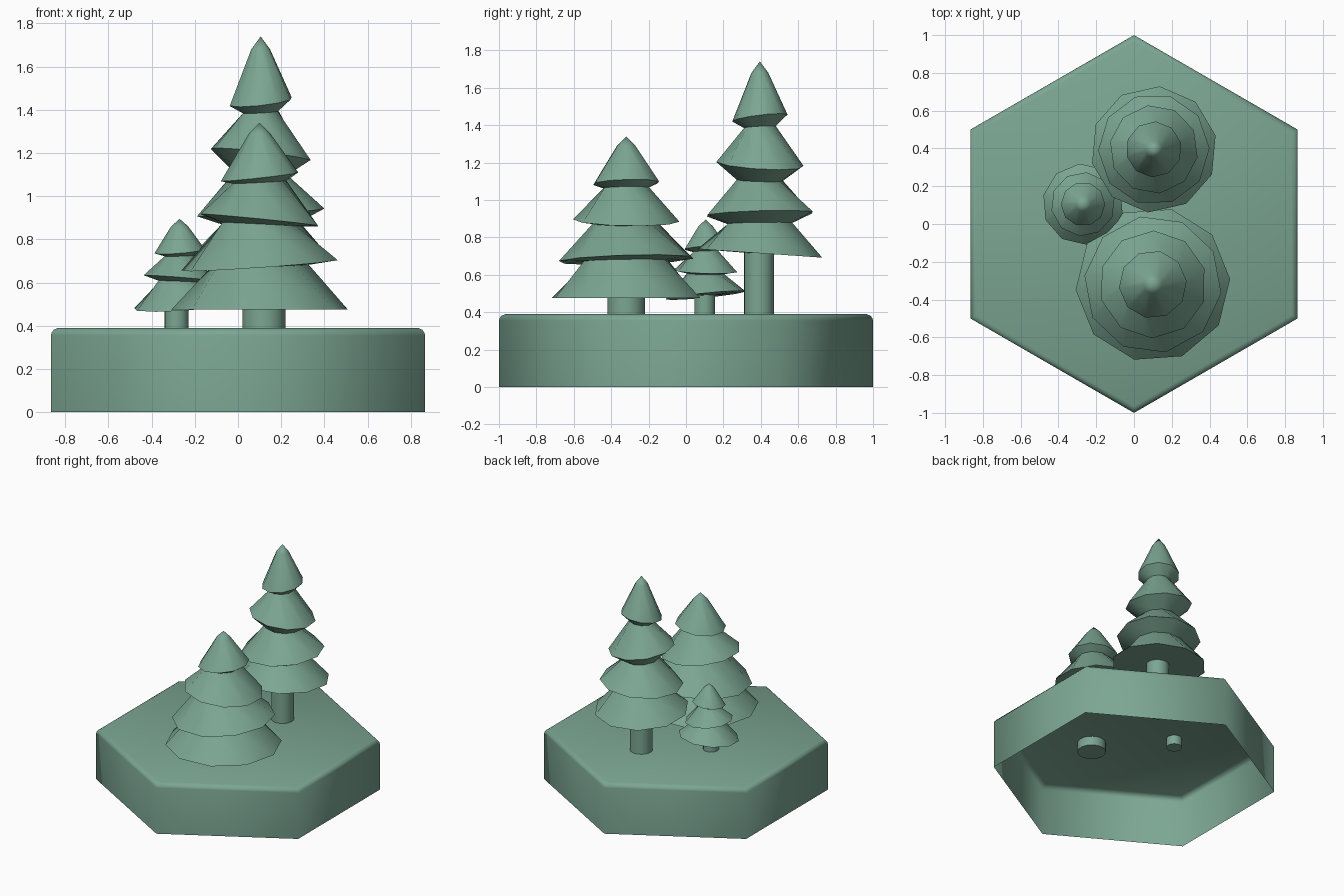
import bpy, bmesh, math

cube = bpy.data.objects.get("Cube")
if cube:
    bpy.data.objects.remove(cube)

green = bpy.data.materials.new("sage_green")
green.use_nodes = True
COLOR = (0.2, 0.38, 0.29, 1)
green.diffuse_color = COLOR
green.node_tree.nodes["Principled BSDF"].inputs["Base Color"].default_value = COLOR


def make_object(name, bm, sharp_angle):
    bmesh.ops.recalc_face_normals(bm, faces=bm.faces)
    mesh = bpy.data.meshes.new(name)
    bm.to_mesh(mesh)
    bm.free()
    mesh.materials.append(green)
    obj = bpy.data.objects.new(name, mesh)
    bpy.context.collection.objects.link(obj)
    bpy.ops.object.select_all(action='DESELECT')
    obj.select_set(True)
    bpy.context.view_layer.objects.active = obj
    bpy.ops.object.shade_smooth_by_angle(angle=math.radians(sharp_angle))
    return obj


def ring(bm, center, z, r, tilt=(0, 0), sides=10, turn=0.0):
    verts = []
    for i in range(sides):
        a = turn + math.tau * i / sides
        dx, dy = r * math.cos(a), r * math.sin(a)
        verts.append(bm.verts.new((center[0] + dx, center[1] + dy,
                                   z + dx * tilt[0] + dy * tilt[1])))
    return verts


def bridge(bm, a, b):
    n = len(a)
    for i in range(n):
        j = (i + 1) % n
        bm.faces.new((a[i], a[j], b[j], b[i]))


def foliage(name, center, apex, tip, tiers, turn):
    """tiers: (rim z, rim radius, tilt x, tilt y, neck z, neck radius)"""
    bm = bmesh.new()
    top = bm.verts.new((center[0], center[1], apex))
    prev = ring(bm, center, tip[0], tip[1], turn=turn)
    for i in range(len(prev)):
        bm.faces.new((top, prev[i], prev[(i + 1) % len(prev)]))
    for k, (z, r, tx, ty, neck_z, neck_r) in enumerate(tiers):
        rim = ring(bm, center, z, r, (tx, ty), turn=turn + 0.2 * k)
        neck = ring(bm, center, neck_z, neck_r, (tx / 2, ty / 2), turn=turn + 0.2 * k)
        bridge(bm, prev, rim)
        bridge(bm, rim, neck)
        prev = neck
    bm.faces.new(prev)
    make_object(name, bm, 50)


def trunk(name, center, r, top):
    bm = bmesh.new()
    low = ring(bm, center, 0.32, r, sides=20)
    high = ring(bm, center, top, r, sides=20)
    bridge(bm, low, high)
    bm.faces.new(low)
    bm.faces.new(high)
    make_object(name, bm, 40)


# Hexagonal base: open below, soft chamfer around the top
bm = bmesh.new()
levels = [(0, 1.0), (0.355, 1.0), (0.368, 0.997), (0.382, 0.985), (0.39, 0.965)]
rings = [ring(bm, (0, 0), z, r, sides=6, turn=math.pi / 2) for z, r in levels]
for a, b in zip(rings, rings[1:]):
    bridge(bm, a, b)
bm.faces.new(rings[-1])
make_object("hexagon_base", bm, 75)

# Front tree
foliage("front_tree_foliage", (0.1, -0.32), 1.34, (1.29, 0.05), [
    (1.09, 0.18, 0.11, 0.03, 1.065, 0.125),
    (0.89, 0.285, -0.1, -0.02, 0.87, 0.18),
    (0.68, 0.365, 0.07, 0.03, 0.675, 0.23),
    (0.475, 0.41, 0, 0, 0.475, 0.1)], 0.1)
trunk("front_tree_trunk", (0.12, -0.32), 0.1, 0.5)

# Tall back tree
foliage("back_tree_foliage", (0.105, 0.395), 1.74, (1.68, 0.045), [
    (1.438, 0.148, 0.11, 0.12, 1.39, 0.085),
    (1.193, 0.235, -0.12, -0.06, 1.105, 0.125),
    (0.925, 0.295, 0.06, 0.03, 0.875, 0.18),
    (0.715, 0.335, 0, -0.07, 0.715, 0.08)], 0.25)
trunk("back_tree_trunk", (0.11, 0.39), 0.08, 0.74)

# Small side tree
foliage("small_tree_foliage", (-0.27, 0.105), 0.895, (0.86, 0.04), [
    (0.745, 0.117, 0.08, 0.08, 0.725, 0.07),
    (0.62, 0.17, -0.08, -0.03, 0.605, 0.1),
    (0.49, 0.215, 0.06, 0.1, 0.49, 0.055)], 0.0)
trunk("small_tree_trunk", (-0.285, 0.1), 0.055, 0.5)
